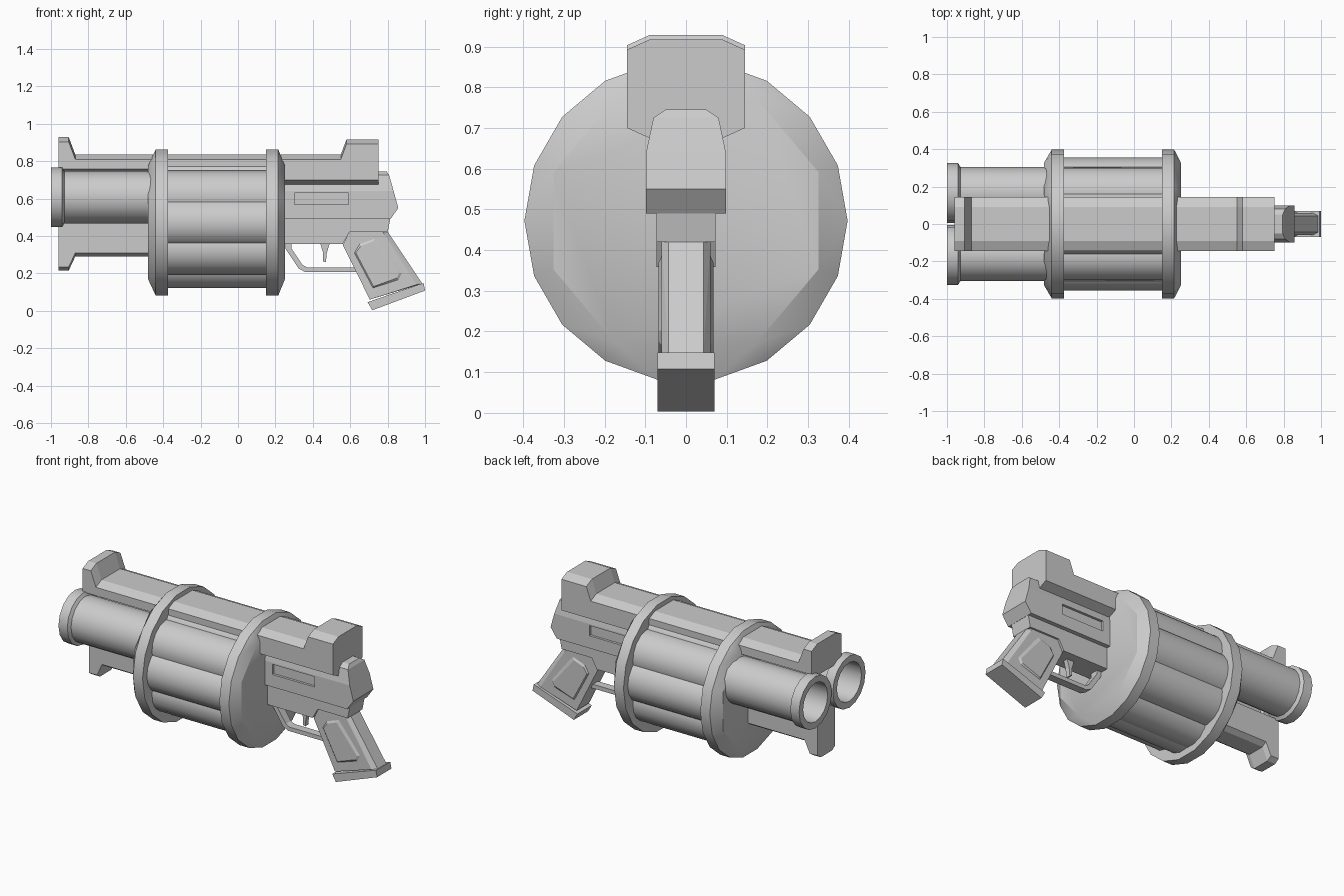
import bpy, bmesh, math
from math import sin, cos, pi, radians

if "Cube" in bpy.data.objects:
    bpy.data.objects.remove(bpy.data.objects["Cube"])

CZ = 0.472                      # height of the drum axis
grey = bpy.data.materials.new("plain grey")
grey.diffuse_color = (0.6, 0.6, 0.6, 1)
grey.use_nodes = True
grey.node_tree.nodes["Principled BSDF"].inputs["Base Color"].default_value = grey.diffuse_color


def finish(name, bm, smooth=None):
    bmesh.ops.remove_doubles(bm, verts=bm.verts, dist=1e-5)
    bmesh.ops.recalc_face_normals(bm, faces=bm.faces)
    me = bpy.data.meshes.new(name)
    bm.to_mesh(me)
    bm.free()
    me.materials.append(grey)
    ob = bpy.data.objects.new(name, me)
    bpy.context.collection.objects.link(ob)
    if smooth:
        bpy.ops.object.select_all(action='DESELECT')
        ob.select_set(True)
        bpy.context.view_layer.objects.active = ob
        bpy.ops.object.shade_smooth_by_angle(angle=radians(smooth))
    return ob


def prism(name, pts, hw):
    """Side profile (x, z) extruded to both sides of the centre plane."""
    bm = bmesh.new()
    f = bm.faces.new([bm.verts.new((x, -hw, z)) for x, z in pts])
    r = bmesh.ops.extrude_face_region(bm, geom=[f])
    for v in r["geom"]:
        if isinstance(v, bmesh.types.BMVert):
            v.co.y = hw
    return finish(name, bm)


def hull(name, pts, smooth=None):
    bm = bmesh.new()
    vs = [bm.verts.new(p) for p in pts]
    r = bmesh.ops.convex_hull(bm, input=vs)
    bmesh.ops.delete(bm, geom=[v for v in bm.verts if not v.link_faces], context='VERTS')
    bmesh.ops.dissolve_limit(bm, angle_limit=0.01, verts=bm.verts, edges=bm.edges)
    return finish(name, bm, smooth)


def sym_hull(name, pts):
    """Convex solid from (x, z, half width) points."""
    return hull(name, [(x, s * w, z) for x, z, w in pts for s in (-1, 1)])


def lathe(name, prof, y, z, turn=0.0, n=16):
    """Profile (x, radius) turned about a line parallel to x."""
    bm = bmesh.new()
    rings = [[bm.verts.new((x, y + r * cos(turn + 2 * pi * i / n), z + r * sin(turn + 2 * pi * i / n)))
              for i in range(n)] for x, r in prof]
    for a, b in zip(rings, rings[1:]):
        for i in range(n):
            j = (i + 1) % n
            bm.faces.new((a[i], a[j], b[j], b[i]))
    return finish(name, bm, 32)


def loft(name, sections):
    """Chamfered bar: sections are (x, bottom, top, half width, flat half width, chamfer)."""
    bm = bmesh.new()
    loops = []
    for x, b, t, w, f, c in sections:
        half = [(f, b), (w, b + c), (w, t - c), (f, t)]
        loop = half + [(-y, z) for y, z in reversed(half)]
        loops.append([bm.verts.new((x, y, z)) for y, z in loop])
    for a, b in zip(loops, loops[1:]):
        for i in range(8):
            j = (i + 1) % 8
            bm.faces.new((a[i], a[j], b[j], b[i]))
    bm.faces.new(loops[0])
    bm.faces.new(loops[-1])
    return finish(name, bm)


# drum end rings: 18-sided rims tapering to an octagonal face
def ring(name, x0, x1, x2):
    rim = [(x, 0.397 * cos(i * pi / 9), CZ + 0.397 * sin(i * pi / 9)) for x in (x0, x1) for i in range(18)]
    face = [(x2, 0.347 * cos(radians(a)), CZ + 0.347 * sin(radians(a)))
            for a in (20, 60, 120, 160, 200, 240, 300, 340)]
    hull(name, rim + face, 26)


ring("rear_ring", 0.15, 0.215, 0.252)
ring("front_ring", -0.375, -0.44, -0.482)

# drum chambers, mirrored left and right
for side in (0, 180):
    for a in (-80, -40, 0, 40, 80):
        t = radians(side + a)
        lathe("drum_chamber", [(-0.4, 0), (-0.4, 0.14), (0.18, 0.14), (0.18, 0)],
              0.215 * cos(t), CZ + 0.215 * sin(t), t)

# two open barrels with muzzle collars
for s in (-1, 1):
    lathe("barrel", [(-0.5, 0), (-0.5, 0.12), (-1, 0.12), (-1, 0.16), (-0.94, 0.16),
                     (-0.928, 0.14), (-0.42, 0.14), (-0.42, 0)],
          s * 0.165, 0.607)

# top rail with front sight and rear block
W = (0.145, 0.09, 0.025)
loft("top_rail", [(-0.96, 0.733, 0.928, *W), (-0.905, 0.733, 0.928, *W), (-0.87, 0.733, 0.835, *W),
                  (-0.42, 0.733, 0.835, *W), (0.2, 0.675, 0.835, *W), (0.55, 0.675, 0.835, *W),
                  (0.58, 0.675, 0.917, *W), (0.75, 0.675, 0.917, *W)])

# lower rail with front foot
L = (0.085, 0.055, 0.02)
loft("lower_rail", [(-0.96, 0.215, 0.5, *L), (-0.905, 0.215, 0.5, *L),
                    (-0.87, 0.29, 0.5, *L), (-0.42, 0.29, 0.5, *L)])

# receiver with a slot recessed in each side
body = prism("receiver", [(0.22, 0.49), (0.815, 0.49), (0.857, 0.55), (0.832, 0.64), (0.22, 0.64)], 0.098)
sym_hull("receiver_top", [(0.22, 0.64, 0.098), (0.832, 0.64, 0.098), (0.808, 0.725, 0.08),
                          (0.795, 0.745, 0.05), (0.745, 0.745, 0.05), (0.745, 0.725, 0.08), (0.22, 0.725, 0.08)])
for s in (-1, 1):
    cut = hull("slot_cutter", [(x, s * y, z) for x in (0.303, 0.592) for y in (0.083, 0.12) for z in (0.567, 0.63)])
    cut.hide_render = True
    cut.hide_viewport = True
    m = body.modifiers.new("slot", 'BOOLEAN')
    m.operation = 'DIFFERENCE'
    m.solver = 'EXACT'
    m.object = cut

# lower frame, trigger guard and trigger
prism("lower_frame", [(0.22, 0.358), (0.56, 0.358), (0.595, 0.42), (0.8, 0.42), (0.815, 0.495), (0.22, 0.495)], 0.072)
prism("trigger_guard", [(0.255, 0.36), (0.255, 0.33), (0.325, 0.225), (0.36, 0.207), (0.64, 0.207), (0.63, 0.232),
                        (0.37, 0.232), (0.345, 0.245), (0.285, 0.335), (0.285, 0.36)], 0.025)
prism("trigger", [(0.44, 0.36), (0.455, 0.31), (0.455, 0.265), (0.47, 0.26), (0.475, 0.31), (0.49, 0.36)], 0.015)

# grip with chamfered back, raised side panels and base plate
sym_hull("grip", [(0.56, 0.352, 0.06), (0.595, 0.42, 0.06), (0.775, 0.42, 0.06), (0.955, 0.14, 0.06),
                  (0.705, 0.06, 0.06), (0.802, 0.42, 0.043), (0.985, 0.145, 0.043)])
sym_hull("grip_panel", [(0.62, 0.31, 0.058), (0.65, 0.36, 0.058), (0.735, 0.39, 0.058), (0.88, 0.205, 0.058),
                        (0.86, 0.165, 0.058), (0.72, 0.12, 0.058), (0.63, 0.31, 0.067), (0.655, 0.345, 0.067),
                        (0.72, 0.37, 0.067), (0.86, 0.2, 0.067), (0.85, 0.175, 0.067), (0.725, 0.13, 0.067)])
prism("grip_base", [(0.693, 0.046), (0.718, 0.003), (1.0, 0.108), (0.992, 0.148), (0.965, 0.14)], 0.07)
